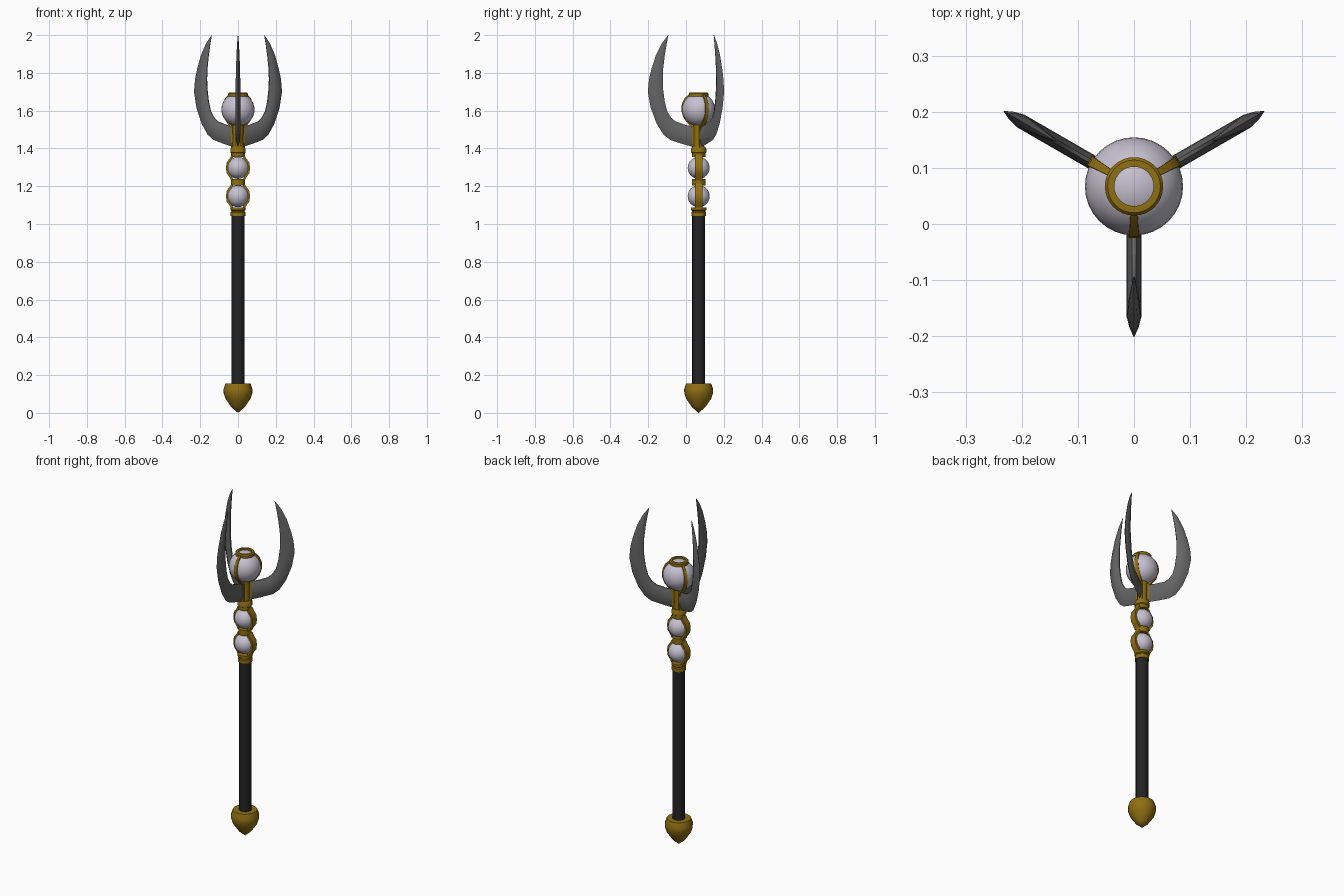
import bpy, bmesh, math
from mathutils import Vector, Matrix

if "Cube" in bpy.data.objects:
    bpy.data.objects.remove(bpy.data.objects["Cube"])

AXIS_Y = 0.067


def material(name, rgb, rough=0.5):
    m = bpy.data.materials.new(name)
    m.use_nodes = True
    m.diffuse_color = (*rgb, 1)
    bsdf = m.node_tree.nodes["Principled BSDF"]
    bsdf.inputs["Base Color"].default_value = (*rgb, 1)
    bsdf.inputs["Roughness"].default_value = rough
    return m


GOLD = material("antique gold", (0.28, 0.16, 0.006))
BLACK = material("black grip", (0.017, 0.017, 0.018))
STEEL = material("dark steel", (0.13, 0.13, 0.13))
PEARL = material("pale pearl", (0.56, 0.53, 0.63))


def finish(bm, name, mat, angle=0.0, sharp=35):
    """Turn a bmesh into a smooth-shaded object standing on the staff axis."""
    bmesh.ops.recalc_face_normals(bm, faces=bm.faces)
    mesh = bpy.data.meshes.new(name)
    place = Matrix.Translation((0, AXIS_Y, 0)) @ Matrix.Rotation(angle, 4, "Z")
    bm.transform(place)
    bm.to_mesh(mesh)
    bm.free()
    mesh.materials.append(mat)
    ob = bpy.data.objects.new(name, mesh)
    bpy.context.collection.objects.link(ob)
    bpy.ops.object.select_all(action="DESELECT")
    ob.select_set(True)
    bpy.context.view_layer.objects.active = ob
    bpy.ops.object.shade_smooth_by_angle(angle=math.radians(sharp))
    return ob


def lathe(name, mat, profile, sides=24, closed=False):
    """Spin (radius, height) points around the staff axis."""
    bm = bmesh.new()
    verts = [bm.verts.new((r, 0, z)) for r, z in profile]
    pairs = list(zip(verts, verts[1:]))
    if closed:
        pairs.append((verts[-1], verts[0]))
    edges = [bm.edges.new(p) for p in pairs]
    bmesh.ops.spin(bm, geom=verts + edges, axis=(0, 0, 1), cent=(0, 0, 0),
                   angle=math.tau, steps=sides)
    bmesh.ops.remove_doubles(bm, verts=bm.verts, dist=1e-5)
    return finish(bm, name, mat)


def ball(name, z, radius):
    bm = bmesh.new()
    bmesh.ops.create_uvsphere(bm, u_segments=32, v_segments=16, radius=radius,
                              matrix=Matrix.Translation((0, 0, z)))
    return finish(bm, name, PEARL)


def loft(bm, sections):
    """Bridge equal-length rings of points and cap both ends."""
    rings = [[bm.verts.new(p) for p in s] for s in sections]
    for a, b in zip(rings, rings[1:]):
        for i in range(len(a)):
            j = (i + 1) % len(a)
            bm.faces.new((a[i], a[j], b[j], b[i]))
    bm.faces.new(rings[0])
    bm.faces.new(rings[-1])


def band(name, path, angle, depth=0.012):
    """Strap following (radius, height, width) points in one radial plane."""
    bm = bmesh.new()
    sections = []
    for i, (r, z, w) in enumerate(path):
        a, b = path[max(i - 1, 0)], path[min(i + 1, len(path) - 1)]
        t = Vector((b[0] - a[0], 0, b[1] - a[1])).normalized()
        inward = Vector((-t.z, 0, t.x)) * depth
        p, side = Vector((r, 0, z)), Vector((0, w / 2, 0))
        sections.append([p + side, p - side, p - side + inward, p + side + inward])
    loft(bm, sections)
    return finish(bm, name, GOLD, angle)


def blade(name, angle):
    """Curved prong with a lens section, from hub to tip."""
    outer = [(0.02, 1.405), (0.09, 1.425), (0.15, 1.445), (0.185, 1.472),
             (0.222, 1.53), (0.254, 1.615), (0.269, 1.70), (0.263, 1.765),
             (0.25, 1.82), (0.226, 1.895), (0.196, 1.955), (0.162, 2.0)]
    inner = [(0.02, 1.513), (0.07, 1.525), (0.122, 1.543), (0.145, 1.562),
             (0.166, 1.595), (0.18, 1.65), (0.189, 1.72), (0.19, 1.77),
             (0.188, 1.82), (0.179, 1.895), (0.169, 1.955), (0.16, 2.0)]
    half = [0.013] * 7 + [0.012, 0.011, 0.008, 0.005, 0.001]
    lens = [(0, 0), (0.2, 0.6), (0.45, 1), (0.75, 0.9), (1, 0.25)]
    ring = lens + [(f, -h) for f, h in reversed(lens[1:])]
    bm = bmesh.new()
    sections = []
    for o, n, t in zip(outer, inner, half):
        o, n = Vector((o[0], 0, o[1])), Vector((n[0], 0, n[1]))
        sections.append([o.lerp(n, f) + Vector((0, h * t, 0)) for f, h in ring])
    loft(bm, sections)
    return finish(bm, name, STEEL, angle, 50)


# Pommel, shaft and collars
lathe("pommel", GOLD, [(0, 0.156), (0.066, 0.156), (0.077, 0.125), (0.076, 0.105),
                       (0.066, 0.075), (0.035, 0.03), (0, 0)], 16)
lathe("shaft", BLACK, [(0, 0.14), (0.034, 0.14), (0.034, 1.05), (0, 1.05)], 16)
lathe("lower_collar", GOLD, [(0, 1.042), (0.039, 1.042), (0.039, 1.062), (0.035, 1.066),
                             (0.035, 1.07), (0.041, 1.074), (0.041, 1.087), (0, 1.087)])
lathe("middle_collar", GOLD, [(0, 1.205), (0.036, 1.205), (0.036, 1.238), (0, 1.238)])
lathe("upper_collar", GOLD, [(0, 1.355), (0.036, 1.355), (0.036, 1.375), (0.041, 1.379),
                             (0.041, 1.395), (0.034, 1.41), (0, 1.41)])
lathe("orb_post", GOLD, [(0, 1.39), (0.03, 1.39), (0.027, 1.45), (0.03, 1.54), (0, 1.54)])

# Pearls with side straps
for label, z in (("lower", 1.147), ("upper", 1.297)):
    ball(label + "_pearl", z, 0.058)
    strap = [(0.035, z - 0.068, 0.04), (0.042, z - 0.053, 0.04), (0.06, z - 0.028, 0.04),
             (0.064, z, 0.04), (0.06, z + 0.028, 0.04), (0.042, z + 0.053, 0.04),
             (0.035, z + 0.068, 0.04)]
    for side, angle in (("left", 0), ("right", math.pi)):
        band(f"{label}_{side}_strap", strap, angle)

# Large orb, its crown ring, three straps and three blades
ball("large_orb", 1.606, 0.0875)
lathe("crown_ring", GOLD, [(0.052, 1.675), (0.052, 1.69), (0.047, 1.696), (0.035, 1.696),
                           (0.035, 1.675)], 32, closed=True)
cage = [(0.036, 1.395, 0.026), (0.036, 1.51, 0.026), (0.058, 1.533, 0.024),
        (0.08, 1.562, 0.022), (0.092, 1.60, 0.02), (0.089, 1.635, 0.018),
        (0.074, 1.666, 0.015), (0.048, 1.69, 0.012)]
for side, degrees in (("front", -90), ("left", 30), ("right", 150)):
    band(side + "_orb_strap", cage, math.radians(degrees))
    blade(side + "_blade", math.radians(degrees))
